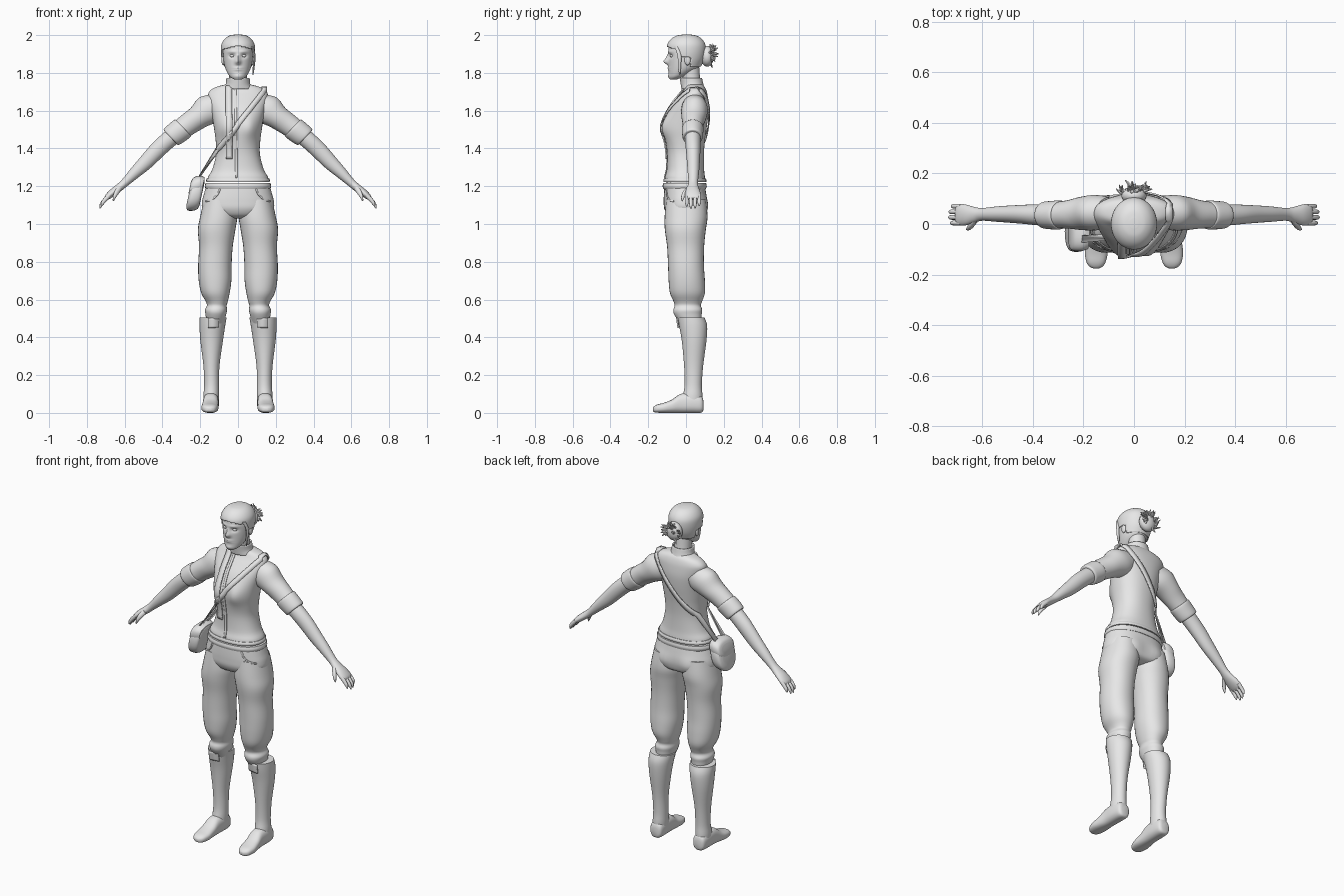
import bpy, bmesh, math, random
from mathutils import Vector
from mathutils.bvhtree import BVHTree

random.seed(4)
X, Y, Z = Vector((1, 0, 0)), Vector((0, 1, 0)), Vector((0, 0, 1))
grey = bpy.data.materials.new("plain_grey")
grey.diffuse_color = (0.8, 0.8, 0.8, 1)


def finish(name, bm, mirror=False, solid=0, angle=50):
    bmesh.ops.recalc_face_normals(bm, faces=bm.faces)
    me = bpy.data.meshes.new(name)
    bm.to_mesh(me)
    bm.free()
    me.materials.append(grey)
    for p in me.polygons:
        p.use_smooth = True
    me.set_sharp_from_angle(angle=math.radians(angle))
    ob = bpy.data.objects.new(name, me)
    bpy.context.collection.objects.link(ob)
    if solid:
        ob.modifiers.new("thick", 'SOLIDIFY').thickness = solid
        ob.modifiers["thick"].offset = 0
    if mirror:
        ob.modifiers.new("mirror", 'MIRROR')
    return ob


def smooth_rows(rows, k):
    """Catmull-Rom interpolation of rows of numbers."""
    out = []
    for i in range(len(rows) - 1):
        a, b, c, d = (rows[max(0, min(len(rows) - 1, i + j))] for j in (-1, 0, 1, 2))
        for s in range(k):
            t = s / k
            out.append([0.5 * (2 * q + (r - p) * t + (2 * p - 5 * q + 4 * r - w) * t * t
                        + (3 * q - p - 3 * r + w) * t ** 3) for p, q, r, w in zip(a, b, c, d)])
    return out + [list(rows[-1])]


def loft(name, rings, u=X, v=Y, n=32, k=4, power=2, deform=None, caps=True, keep=None, **kw):
    """Skin rings (cx, cy, cz, radius_u, radius_v)."""
    bm = bmesh.new()
    prev = None
    loops = []
    for cx, cy, cz, ra, rb in smooth_rows(rings, k):
        loop = []
        for i in range(n):
            c, s = math.cos(math.tau * i / n), math.sin(math.tau * i / n)
            c = math.copysign(abs(c) ** (2 / power), c)
            s = math.copysign(abs(s) ** (2 / power), s)
            p = Vector((cx, cy, cz)) + u * (c * ra) + v * (s * rb)
            loop.append(bm.verts.new(deform(p) if deform else p))
        loops.append(loop)
    for a, b in zip(loops, loops[1:]):
        for i in range(n):
            bm.faces.new((a[i], a[(i + 1) % n], b[(i + 1) % n], b[i]))
    if caps:
        bm.faces.new(loops[0])
        bm.faces.new(loops[-1])
    if keep:
        bad = [f for f in bm.faces if not keep(f.calc_center_median())]
        bmesh.ops.delete(bm, geom=bad, context='FACES')
    return finish(name, bm, **kw)


def box(z, x0, x1, y0, y1):
    return ((x0 + x1) / 2, (y0 + y1) / 2, z, (x1 - x0) / 2, (y1 - y0) / 2)


def sym(z, r, y0, y1):
    return box(z, -r, r, y0, y1)


def ball(name, loc, size, **kw):
    bm = bmesh.new()
    bmesh.ops.create_icosphere(bm, subdivisions=3, radius=1)
    for w in bm.verts:
        w.co = Vector(loc) + Vector([a * b for a, b in zip(w.co, size)])
    return finish(name, bm, **kw)


def tree_of(ob):
    return BVHTree.FromPolygons([w.co for w in ob.data.vertices], [p.vertices for p in ob.data.polygons])


def cast(tree, pts, side, off=0.004):
    """Project (x, z) points on a surface from the front (-1) or back (1)."""
    out = []
    for x, z in pts:
        hit, nor = tree.ray_cast(Vector((x, side, z)), Vector((0, -side, 0)))[:2]
        if hit:
            out.append((hit + nor * off, nor))
    return out


def ribbon(name, pts, width, thick=0.007, **kw):
    bm = bmesh.new()
    prev = None
    for i, (p, nor) in enumerate(pts):
        tan = pts[min(i + 1, len(pts) - 1)][0] - pts[max(i - 1, 0)][0]
        w = tan.cross(nor).normalized() * (width / 2)
        pair = (bm.verts.new(p - w), bm.verts.new(p + w))
        if prev:
            bm.faces.new((prev[0], prev[1], pair[1], pair[0]))
        prev = pair
    return finish(name, bm, solid=thick, **kw)


def line(a, b, n=16):
    return [(a[0] + (b[0] - a[0]) * i / n, a[1] + (b[1] - a[1]) * i / n) for i in range(n + 1)]


def bump(p, x, z, sx, sz):
    return math.exp(-((abs(p.x) - x) / sx) ** 2 - ((p.z - z) / sz) ** 2)


# Shirt body with bust
def bust(p):
    if p.y < 0:
        p.y -= 0.024 * bump(p, 0.062, 1.51, 0.045, 0.06)
    return p


shirt = loft("shirt", [sym(1.222, .163, -.115, .103), sym(1.25, .158, -.112, .1), sym(1.29, .136, -.102, .096),
             sym(1.37, .116, -.1, .095), sym(1.44, .118, -.107, .1), sym(1.50, .126, -.112, .108),
             sym(1.56, .135, -.106, .116), sym(1.62, .148, -.08, .12), sym(1.67, .158, -.042, .116),
             sym(1.70, .152, -.018, .11), sym(1.724, .12, -.005, .1), sym(1.74, .06, .0, .085)],
             n=48, power=2.25, deform=bust)
loft("shirt_hem", [sym(1.222, .167, -.119, .107), sym(1.232, .169, -.12, .108), sym(1.242, .164, -.116, .104)], power=2.25)
loft("belt", [sym(1.186, .171, -.12, .106), sym(1.2, .176, -.124, .11), sym(1.216, .172, -.12, .107)], power=2.25)


# Trousers
def seat_shape(p):
    if p.y > 0:
        p.y += 0.012 * bump(p, 0.085, 1.09, 0.05, 0.05)
    return p


hips = loft("trouser_hips", [sym(1.03, .10, -.06, .06), sym(1.045, .15, -.095, .098), sym(1.08, .188, -.115, .11),
            sym(1.12, .19, -.118, .112), sym(1.16, .18, -.117, .107), sym(1.20, .17, -.114, .1)],
            n=48, power=2.25, deform=seat_shape)
loft("trouser_leg", [box(1.13, .012, .18, -.105, .105), box(1.04, .004, .2, -.113, .114), box(.97, .014, .212, -.112, .105),
     box(.88, .028, .206, -.1, .096), box(.78, .034, .211, -.095, .095), box(.70, .035, .208, -.092, .1),
     box(.635, .044, .195, -.085, .1), box(.59, .054, .171, -.066, .085), box(.568, .06, .165, -.06, .079),
     box(.545, .058, .175, -.067, .086), box(.52, .063, .172, -.062, .083), box(.47, .075, .165, -.03, .08)],
     power=2.15, mirror=True)
ribbon("pocket_trim", cast(tree_of(hips), [(.095, 1.185), (.105, 1.16), (.122, 1.14), (.145, 1.125), (.168, 1.12)], -1, .002),
       .008, .005, mirror=True)

# Boots: shaft, foot and front flap
boot = loft("boot_shaft", [box(.505, .06, .203, -.042, .098), box(.46, .068, .204, -.036, .112), box(.38, .08, .199, -.022, .108),
            box(.25, .098, .183, -.01, .091), box(.15, .1, .179, -.007, .084), box(.09, .1, .183, -.016, .087),
            box(.03, .104, .182, -.02, .085)], mirror=True)
loft("boot_foot", [(.142, .092, .04, .022, .025), (.142, .08, .046, .037, .045), (.143, .03, .052, .042, .052),
     (.144, -.03, .05, .041, .05), (.147, -.075, .035, .043, .035), (.149, -.115, .027, .045, .027),
     (.15, -.15, .023, .038, .022), (.15, -.168, .02, .026, .016), (.15, -.176, .019, .01, .008)],
     u=X, v=Z, power=2.5, mirror=True)
ribbon("boot_flap", cast(tree_of(boot), line((.13, .503), (.13, .452), 6), -1), .06, .008, mirror=True)

# Arms
V = Vector((.69, 0, .72))
loft("sleeve", [(.10, .045, 1.635, .06, .07), (.15, .045, 1.607, .07, .084), (.205, .042, 1.567, .066, .066),
     (.26, .038, 1.53, .056, .06), (.325, .034, 1.483, .05, .054)], u=Y, v=V, mirror=True)
loft("sleeve_cuff", [(.29, .036, 1.51, .05, .054), (.293, .036, 1.507, .057, .062), (.325, .035, 1.482, .056, .062),
     (.352, .035, 1.461, .053, .058), (.356, .035, 1.457, .046, .05)], u=Y, v=V, mirror=True)
loft("forearm", [(.32, .035, 1.485, .042, .046), (.38, .036, 1.435, .041, .045), (.43, .038, 1.388, .038, .044),
     (.49, .039, 1.325, .034, .039), (.545, .039, 1.272, .03, .031), (.60, .038, 1.218, .025, .022),
     (.63, .036, 1.192, .031, .021), (.665, .036, 1.165, .041, .02), (.692, .037, 1.142, .042, .015),
     (.702, .037, 1.132, .034, .008)], u=Y, v=V, mirror=True)
for i, (fy, ln) in enumerate([(.004, .85), (.026, 1), (.048, .97), (.07, .78)]):
    loft("finger_%d" % (i + 1), [(.682, fy, 1.15, .01, .012), (.682 + .028 * ln, fy, 1.15 - .028 * ln, .0095, .011),
         (.682 + .044 * ln, fy, 1.15 - .05 * ln, .0085, .009), (.682 + .05 * ln, fy, 1.15 - .068 * ln, .003, .003)],
         u=Y, v=V, n=10, mirror=True)
loft("thumb", [(.625, .018, 1.192, .014, .014), (.642, -.004, 1.168, .013, .014), (.654, -.016, 1.145, .01, .01),
     (.661, -.02, 1.123, .004, .004)], u=Y, v=V, n=10, mirror=True)


# Neck, collar and head with sculpted face
loft("neck", [(0, .04, 1.70, .052, .048), (0, .03, 1.76, .047, .046), (0, .02, 1.83, .048, .05)])
loft("collar", [(0, .038, 1.715, .074, .058), (0, .032, 1.74, .061, .056), (0, .026, 1.772, .058, .055)],
     caps=False, solid=.008)


def face(p):
    if p.y < -.02:
        p.y -= .022 * bump(p, 0, 1.858, .013, .014) + .012 * bump(p, 0, 1.878, .01, .02)
        p.y += .011 * bump(p, .032, 1.89, .016, .011)
        p.y -= .005 * bump(p, .03, 1.912, .025, .008)
        p.y -= .007 * bump(p, 0, 1.822, .022, .009) - .004 * bump(p, 0, 1.821, .025, .003)
        p.y -= .005 * bump(p, 0, 1.782, .02, .012)
    return p


skull = [sym(1.764, .018, -.084, -.05), sym(1.778, .04, -.089, -.015), sym(1.80, .056, -.091, .03), sym(1.83, .069, -.092, .07),
         sym(1.87, .077, -.093, .088), sym(1.91, .081, -.093, .095), sym(1.945, .078, -.089, .092),
         sym(1.972, .062, -.07, .075), sym(1.989, .038, -.042, .048), sym(1.995, .01, -.01, .016)]
loft("head", skull, n=64, k=8, deform=face)
ball("ear", (.079, .008, 1.868), (.009, .016, .028), mirror=True)
ball("eye", (.031, -.074, 1.89), (.012, .012, .008), mirror=True)

# Hair cap, front locks and messy bun
hair = [(a, b, c + .005, d + .007, e + .007) for a, b, c, d, e in skull[3:]]
loft("hair_cap", hair, n=64, k=8, solid=.006,
     keep=lambda c: c.z > 1.945 - .25 * abs(c.x) or c.y > .022 or (c.z > 1.885 and c.y > -.035))
loft("side_lock", [(.074, -.05, 1.94, .008, .012), (.087, -.035, 1.89, .006, .01), (.083, -.035, 1.83, .005, .008),
     (.08, -.033, 1.79, .002, .002)], n=8)
ball("bun", (0, .112, 1.888), (.05, .036, .055))
for i in range(34):
    a, r = random.uniform(0, math.tau), random.uniform(.5, 1)
    d = Vector((math.cos(a) * r, random.uniform(.2, .9), math.sin(a) * r)).normalized()
    o = Vector((0, .105, 1.888))
    side = d.orthogonal().normalized()
    p1, p2 = o + d * .042, o + d * .055 + side * .014
    p3 = o + d * random.uniform(.058, .08) + side * random.uniform(-.01, .025)
    loft("bun_curl_%d" % (i + 1), [(*p1, .009, .009), (*p2, .008, .006), (*p3, .002, .002)],
         u=side, v=d.cross(side), n=6, k=3)

# Scarf strip and front closure
body = tree_of(shirt)
ribbon("scarf_strip", cast(body, line((-.048, 1.728), (-.045, 1.345), 24), -1, .007), .034, .008)
ribbon("front_placket", cast(body, line((-.014, 1.725), (-.008, 1.245), 24), -1, .002), .012, .005)

# Shoulder bag and its strap
def tilt(p):
    p.x += (p.z - 1.16) * .22
    return p


loft("bag", [(-.19, -.03, 1.16, .05, .055), (-.196, -.03, 1.16, .072, .08), (-.222, -.03, 1.16, .08, .09),
     (-.25, -.03, 1.158, .075, .084), (-.26, -.03, 1.156, .05, .058)], u=Y, v=Z, power=2.3, deform=tilt)
loft("bag_flap", [(-.195, -.03, 1.205, .07, .042), (-.222, -.03, 1.206, .078, .05), (-.254, -.03, 1.2, .073, .046),
     (-.263, -.03, 1.196, .05, .03)], u=Y, v=Z, power=2.6, deform=tilt)
low, high = (-.105, 1.39), (.137, 1.703)
out = Vector((-1, 0, .2)).normalized()
front = cast(body, line(low, high, 20), -1, .008)
back = cast(body, line(high, low, 20), 1, .008)
ribbon("bag_strap", [(Vector((-.215, -.06, 1.235)), out)] + front
       + [(Vector((.138, .02, 1.722)), Z), (Vector((.138, .06, 1.724)), Z)]
       + back + [(Vector((-.215, .005, 1.235)), out)], .028)
